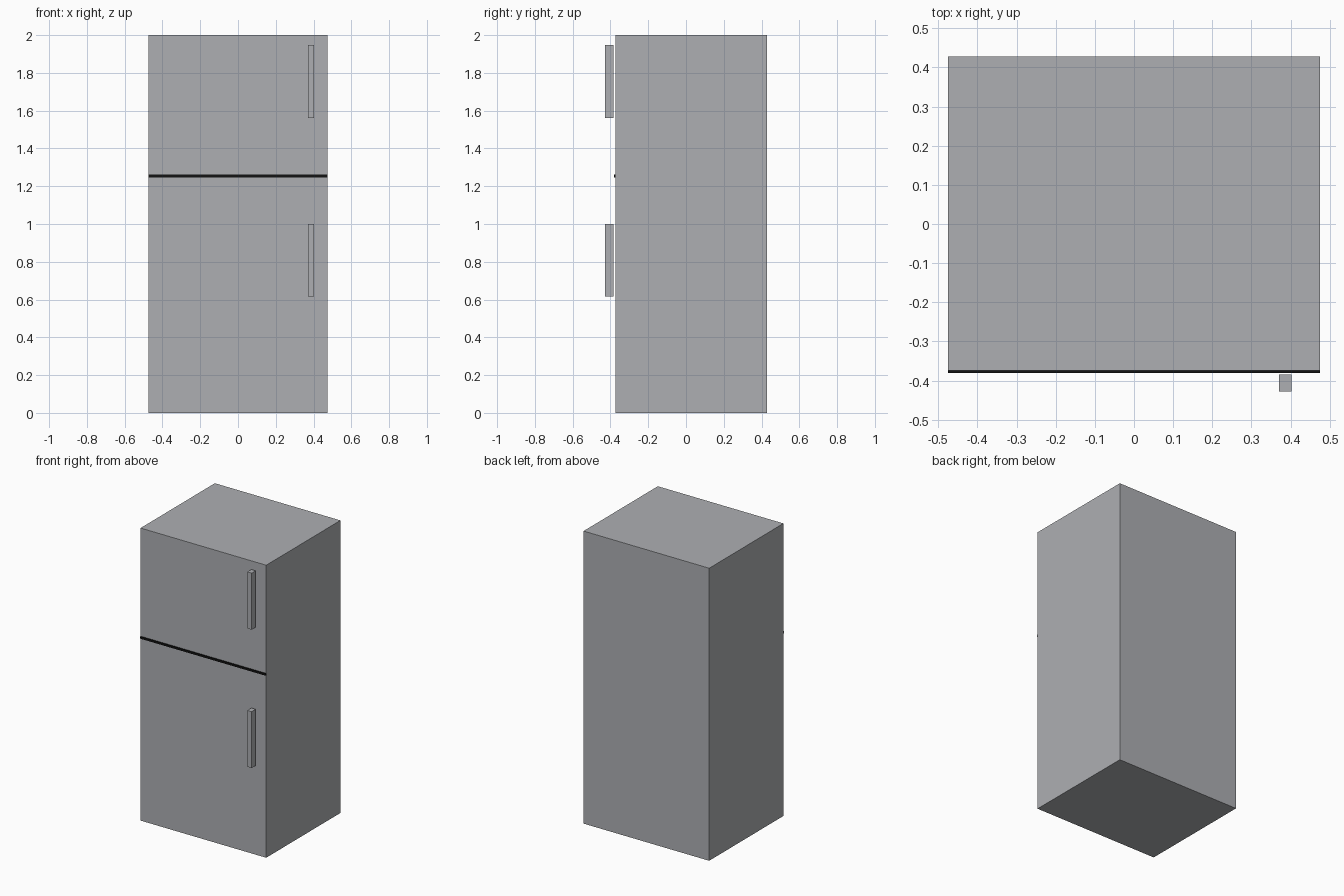
import bpy

if "Cube" in bpy.data.objects:
    bpy.data.objects.remove(bpy.data.objects["Cube"])


def material(name, rgb):
    m = bpy.data.materials.new(name)
    m.diffuse_color = (*rgb, 1.0)
    m.use_nodes = True
    m.node_tree.nodes["Principled BSDF"].inputs["Base Color"].default_value = m.diffuse_color
    return m


def box(name, x, y, z, mat):
    """Box spanning the given (min, max) range on each axis."""
    spans = (x, y, z)
    bpy.ops.mesh.primitive_cube_add(size=1, location=[(a + b) / 2 for a, b in spans])
    ob = bpy.context.object
    ob.name = name
    ob.scale = [b - a for a, b in spans]
    bpy.ops.object.transform_apply(location=False, rotation=False, scale=True)
    ob.data.materials.append(mat)
    return ob


steel = material("steel grey", (0.42, 0.43, 0.45))
black = material("seam black", (0.006, 0.006, 0.006))

# Cabinet
box("cabinet", (-0.475, 0.475), (-0.374, 0.428), (0, 2), steel)

# Dark seam between the freezer and fridge doors
box("door_seam", (-0.475, 0.475), (-0.381, -0.373), (1.247, 1.261), black)

# Door handles, standing just off the front
for name, bottom, top in (("fridge_handle", 0.615, 1.0), ("freezer_handle", 1.56, 1.947)):
    box(name, (0.37, 0.403), (-0.428, -0.384), (bottom, top), steel)
